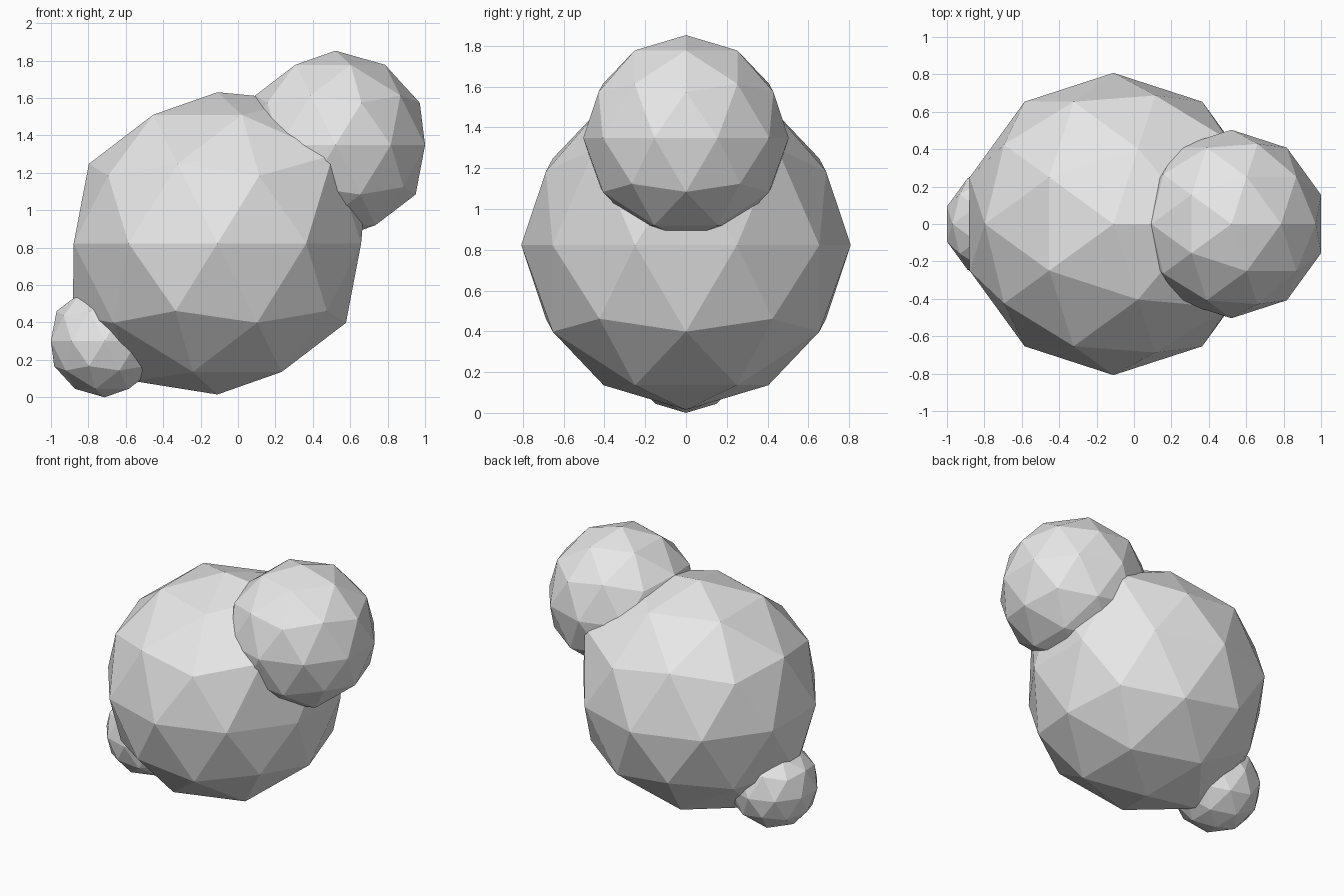
import bpy
import bmesh
from mathutils import Vector

if "Cube" in bpy.data.objects:
    bpy.data.objects.remove(bpy.data.objects["Cube"])

grey = bpy.data.materials.new("plain_grey")
grey.use_nodes = True
grey.diffuse_color = (0.8, 0.8, 0.8, 1)
grey.node_tree.nodes["Principled BSDF"].inputs["Base Color"].default_value = (0.8, 0.8, 0.8, 1)


def low_poly_ball(name, centre, radius, joints=()):
    """Flat-shaded ball; vertices hidden inside a joined ball bulge towards it."""
    bm = bmesh.new()
    bmesh.ops.create_icosphere(bm, subdivisions=2, radius=radius)
    for v in bm.verts:
        for other_centre, other_radius, bulge in joints:
            if (v.co + centre - other_centre).length < other_radius:
                v.co *= bulge
                break
    mesh = bpy.data.meshes.new(name)
    bm.to_mesh(mesh)
    bm.free()
    mesh.materials.append(grey)
    obj = bpy.data.objects.new(name, mesh)
    obj.location = centre
    bpy.context.collection.objects.link(obj)
    return obj


body_centre = Vector((-0.11, 0, 0.823))
head_centre, head_radius = Vector((0.521, 0, 1.349)), 0.504
tail_centre, tail_radius = Vector((-0.713, 0, 0.302)), 0.302

# Large body, bulging slightly where the smaller balls join it
low_poly_ball("body", body_centre, 0.808,
              [(head_centre, head_radius, 1.11), (tail_centre, tail_radius, 1.07)])

# Upper ball on the left, small ball low on the right
low_poly_ball("head", head_centre, head_radius)
low_poly_ball("tail", tail_centre, tail_radius)
